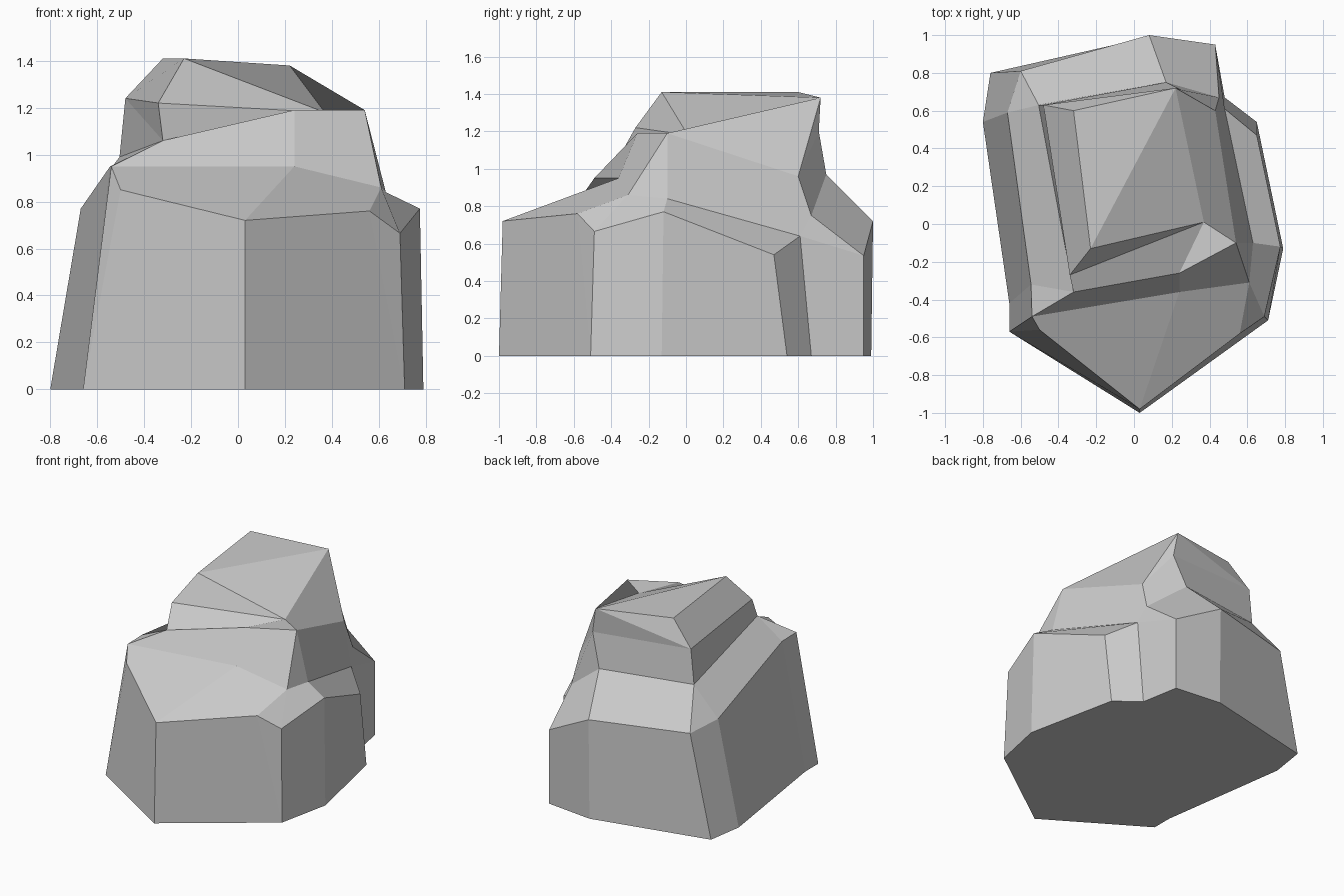
import bpy, bmesh

if "Cube" in bpy.data.objects:
    bpy.data.objects.remove(bpy.data.objects["Cube"])

# Corners shared by several levels of the rock
notch = (0.48, 0.61, 0.64)
ridge_l = (-0.54, -0.49, 0.95)
step_m, step_r, step_e = (0.24, -0.36, 0.95), (0.61, -0.31, 0.86), (0.63, -0.10, 0.84)
back_r, back_m, back_l = (0.45, 0.67, 0.75), (0.17, 0.75, 0.97), (-0.505, 0.63, 0.99)
lip_m, lip_r, lip_in = (0.24, -0.26, 1.19), (0.54, -0.10, 1.19), (0.37, 0.01, 1.18)
crag_r, crag_m, crag_l = (0.43, 0.60, 0.96), (0.25, 0.71, 1.20), (-0.48, 0.63, 1.24)
nose, brow = (-0.32, -0.36, 1.06), (-0.34, -0.27, 1.22)
top_f, top_l, top_r = (-0.23, -0.13, 1.41), (-0.32, 0.60, 1.41), (0.22, 0.72, 1.38)

# Ground outline, anticlockwise from the front point
outline = [(0.03, -1.0), (0.71, -0.51), (0.71, -0.51), (0.79, -0.13), (0.65, 0.54),
           (0.48, 0.67), (0.43, 0.95), (0.08, 0.99), (-0.76, 0.80), (-0.80, 0.54),
           (-0.66, -0.42), (-0.66, -0.57), (-0.66, -0.57)]
# Shoulder where the steep lower sides end
shoulder = [(0.03, -0.98, 0.72), (0.56, -0.58, 0.76), (0.69, -0.49, 0.665),
            (0.775, -0.12, 0.77), (0.65, 0.47, 0.54), notch, (0.43, 0.95, 0.535),
            (0.08, 1.0, 0.72), (-0.60, 0.81, 0.73), (-0.67, 0.59, 0.77),
            (-0.545, -0.32, 0.95), ridge_l, (-0.50, -0.56, 0.85)]
levels = [
    [(x, y, 0) for x, y in outline],
    shoulder,
    [step_m, step_r, step_r, step_e, notch, notch, back_r, back_m,
     back_l, back_l, nose, ridge_l, ridge_l],
    [lip_m] + [lip_r] * 3 + [crag_r] * 3 + [crag_m] + [crag_l] * 2 + [nose] * 3,
    [lip_in] * 4 + [top_r] * 4 + [crag_l] * 2 + [brow] * 3,
    [lip_in] * 4 + [top_r] * 4 + [top_l] * 2 + [top_f] * 3,
]

bm = bmesh.new()
verts = {}


def add_face(points):
    """Make a face, collapsing repeated corners and skipping slivers."""
    points = list(dict.fromkeys(points))
    if len(points) > 2:
        for p in points:
            if p not in verts:
                verts[p] = bm.verts.new(p)
        bm.faces.new([verts[p] for p in points])


# Loft the levels and cap both ends
for low, high in zip(levels, levels[1:]):
    for i in range(len(low)):
        j = (i + 1) % len(low)
        add_face([low[i], low[j], high[j], high[i]])
add_face(levels[0][::-1])
add_face([lip_in, top_r, top_f])
add_face([top_f, top_r, top_l])
bmesh.ops.recalc_face_normals(bm, faces=bm.faces)

mesh = bpy.data.meshes.new("rock")
bm.to_mesh(mesh)
bm.free()
bpy.context.collection.objects.link(bpy.data.objects.new("rock", mesh))
